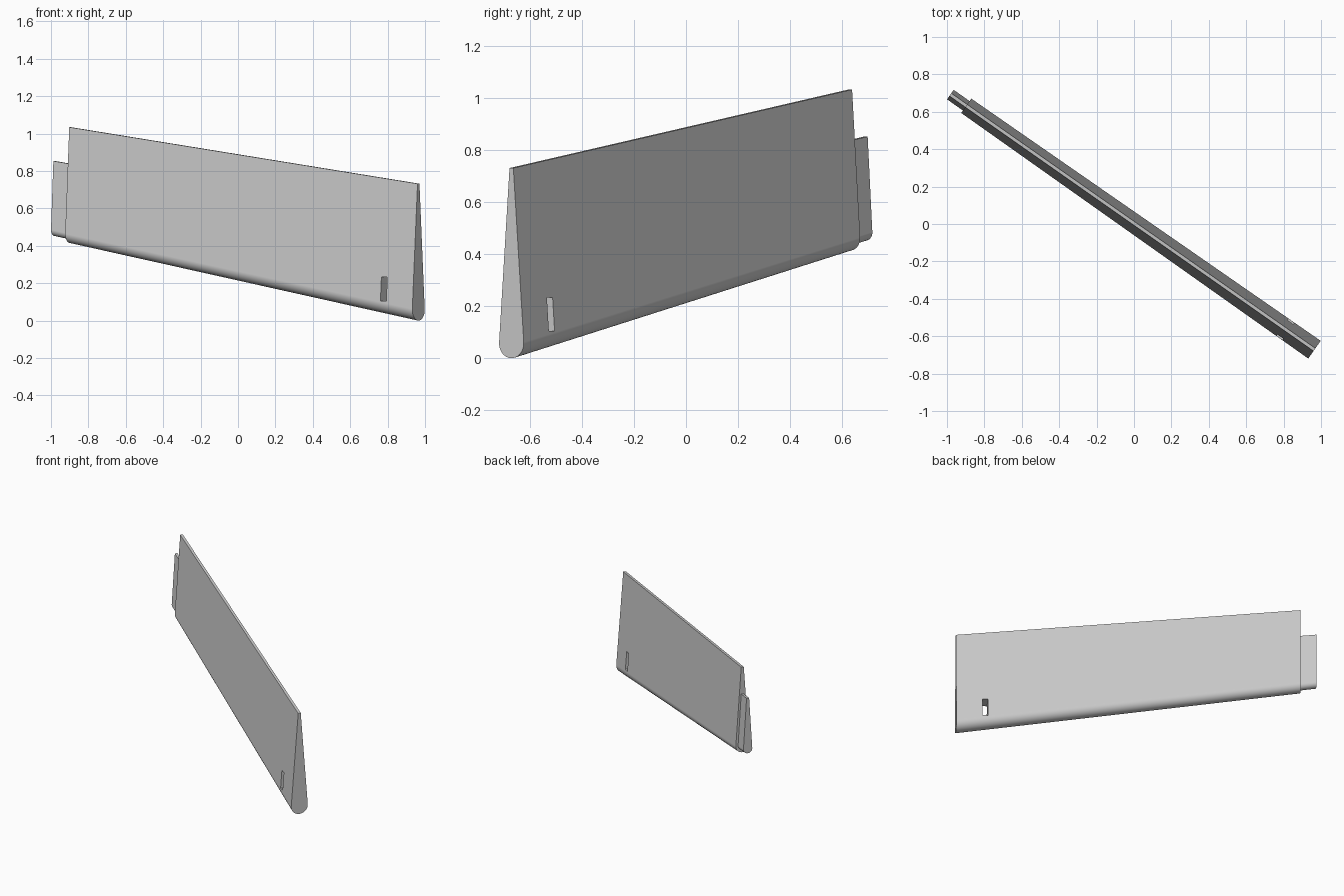
import bpy
import bmesh
import math
from mathutils import Vector, Matrix

if "Cube" in bpy.data.objects:
    bpy.data.objects.remove(bpy.data.objects["Cube"])

# Plain grey finish
grey = bpy.data.materials.new("light grey")
grey.use_nodes = True
colour = (0.6, 0.6, 0.6, 1)
grey.diffuse_color = colour
grey.node_tree.nodes["Principled BSDF"].inputs["Base Color"].default_value = colour

# The blade runs diagonally across the ground plane
NEAR = Vector((0.965, -0.672, 0))
FAR = Vector((-0.897, 0.632, 0))
TIP = Vector((-0.982, 0.692, 0))
ALONG = (FAR - NEAR).normalized()
ACROSS = Vector((-ALONG.y, ALONG.x, 0)) * -1
RIDGE = 0.009


def section(centre, bottom, top, radius, steps=24):
    """Teardrop outline: round keel, straight tapering sides, narrow flat ridge."""
    lean = math.asin((radius - RIDGE) / (top - bottom - radius))
    points = []
    for i in range(steps + 1):
        a = lean - (math.pi + 2 * lean) * i / steps
        points.append((radius * math.cos(a), bottom + radius + radius * math.sin(a)))
    points += [(-RIDGE, top), (RIDGE, top)]
    return [centre + ACROSS * w + Vector((0, 0, z)) for w, z in points]


def loft(name, first, second):
    """Solid between two matching outlines."""
    bm = bmesh.new()
    a = [bm.verts.new(p) for p in first]
    b = [bm.verts.new(p) for p in second]
    n = len(a)
    for i in range(n):
        j = (i + 1) % n
        bm.faces.new((a[i], a[j], b[j], b[i]))
    bm.faces.new(a)
    bm.faces.new(b)
    bmesh.ops.recalc_face_normals(bm, faces=bm.faces)
    mesh = bpy.data.meshes.new(name)
    bm.to_mesh(mesh)
    bm.free()
    mesh.materials.append(grey)
    obj = bpy.data.objects.new(name, mesh)
    bpy.context.collection.objects.link(obj)
    return obj


def activate(obj):
    bpy.ops.object.select_all(action="DESELECT")
    obj.select_set(True)
    bpy.context.view_layer.objects.active = obj


# Main tapered blade and the smaller tongue at its far end
blade = loft("blade", section(NEAR, 0, 0.732, 0.058),
             section(FAR, 0.415, 1.034, 0.047))
tongue = loft("end_tongue", section(FAR - ALONG * 0.04, 0.427, 0.833, 0.031),
              section(TIP, 0.453, 0.853, 0.031))

# Slot through the blade near its low end
bpy.ops.mesh.primitive_cube_add(size=1)
cutter = bpy.context.object
cutter.name = "slot_cutter"
cutter.hide_render = True
place = NEAR + ALONG * 0.19 + Vector((0, 0, 0.169))
turn = Matrix.Rotation(math.atan2(ALONG.y, ALONG.x), 4, "Z")
cutter.matrix_world = Matrix.Translation(place) @ turn @ Matrix.Diagonal((0.038, 0.4, 0.128, 1))
cutter.data.materials.append(grey)

activate(blade)
cut = blade.modifiers.new("slot", "BOOLEAN")
cut.operation = "DIFFERENCE"
cut.solver = "EXACT"
cut.object = cutter
bpy.ops.object.modifier_apply(modifier=cut.name)
bpy.data.objects.remove(cutter)

# Smooth keel, crisp ends and ridge
for obj in (blade, tongue):
    activate(obj)
    bpy.ops.object.shade_smooth_by_angle(angle=math.radians(30))
    normals = obj.modifiers.new("flat_sides", "WEIGHTED_NORMAL")
    normals.keep_sharp = True
